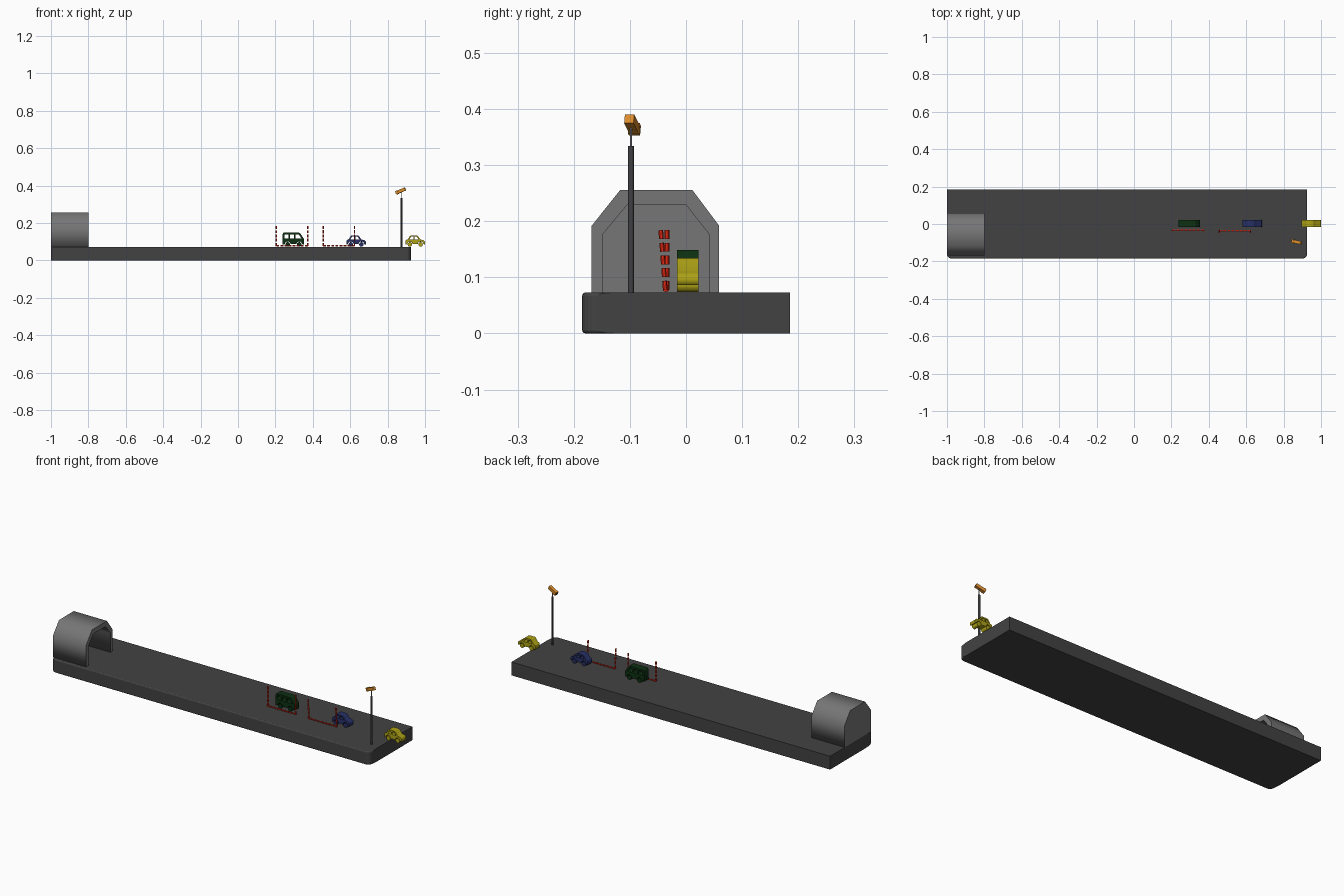
import bpy, bmesh, math
from mathutils import Matrix, Vector

if "Cube" in bpy.data.objects:
    bpy.data.objects.remove(bpy.data.objects["Cube"])


def material(name, r, g, b):
    m = bpy.data.materials.new(name)
    m.diffuse_color = (r, g, b, 1)
    m.use_nodes = True
    m.node_tree.nodes["Principled BSDF"].inputs["Base Color"].default_value = m.diffuse_color
    return m


ASPHALT = material("dark asphalt", 0.055, 0.055, 0.055)
CONCRETE = material("grey concrete", 0.18, 0.18, 0.18)
GREEN = material("dark green", 0.004, 0.03, 0.006)
BLUE = material("navy blue", 0.02, 0.03, 0.13)
YELLOW = material("mustard yellow", 0.42, 0.36, 0.008)
RED = material("signal red", 0.75, 0.02, 0.006)
ORANGE = material("orange", 0.7, 0.26, 0.025)
STEEL = material("pale steel", 0.35, 0.35, 0.35)

TOP = 0.073  # road surface height


def add(name, mesh, mat):
    ob = bpy.data.objects.new(name, mesh)
    bpy.context.scene.collection.objects.link(ob)
    mesh.materials.clear()
    mesh.materials.append(mat)
    return ob


def from_bm(name, bm, mat):
    bmesh.ops.recalc_face_normals(bm, faces=bm.faces)
    mesh = bpy.data.meshes.new(name)
    bm.to_mesh(mesh)
    bm.free()
    return add(name, mesh, mat)


def prism(name, loops, depth, basis, mat):
    """Extruded flat profile; loops after the first are holes."""
    cu = bpy.data.curves.new(name + "_profile", 'CURVE')
    cu.dimensions = '2D'
    cu.fill_mode = 'BOTH'
    cu.extrude = depth / 2
    for pts in loops:
        s = cu.splines.new('POLY')
        s.points.add(len(pts) - 1)
        for p, (u, v) in zip(s.points, pts):
            p.co = (u, v, 0, 1)
        s.use_cyclic_u = True
    tmp = bpy.data.objects.new("profile", cu)
    bpy.context.scene.collection.objects.link(tmp)
    dg = bpy.context.evaluated_depsgraph_get()
    mesh = bpy.data.meshes.new_from_object(tmp.evaluated_get(dg))
    bpy.data.objects.remove(tmp)
    bpy.data.curves.remove(cu)
    bm = bmesh.new()
    bm.from_mesh(mesh)
    bpy.data.meshes.remove(mesh)
    bmesh.ops.remove_doubles(bm, verts=bm.verts, dist=1e-6)
    bm.transform(basis)
    return from_bm(name, bm, mat)


def box(name, size, matrix, mat):
    bm = bmesh.new()
    bmesh.ops.create_cube(bm, size=1, matrix=matrix @ Matrix.Diagonal((*size, 1)))
    return from_bm(name, bm, mat)


def rod(name, a, b, r, mat, sides=12):
    a, b = Vector(a), Vector(b)
    d = b - a
    m = Matrix.Translation((a + b) / 2) @ d.to_track_quat('Z', 'Y').to_matrix().to_4x4()
    bm = bmesh.new()
    bmesh.ops.create_cone(bm, cap_ends=True, segments=sides, radius1=r, radius2=r,
                          depth=d.length, matrix=m)
    return from_bm(name, bm, mat)


# Road slab: rounded front corners, small softened rim
bm = bmesh.new()
bmesh.ops.create_cube(bm, size=1, matrix=Matrix.Translation((-0.0375, 0, TOP / 2))
                      @ Matrix.Diagonal((1.925, 0.37, TOP, 1)))
corners = [e for e in bm.edges if all(v.co.y < 0 for v in e.verts)
           and abs(e.verts[0].co.z - e.verts[1].co.z) > 0.01]
bmesh.ops.bevel(bm, geom=corners, offset=0.025, segments=5, profile=0.5, affect='EDGES')
rim = [e for e in bm.edges if abs(e.verts[0].co.z - e.verts[1].co.z) < 0.001
       and max(v.co.y for v in e.verts) < 0.18]
bmesh.ops.bevel(bm, geom=rim, offset=0.006, segments=3, profile=0.5, affect='EDGES')
from_bm("road_slab", bm, ASPHALT)

# Tunnel: faceted arch shell with a closed far end
outer = [(-0.168, TOP), (-0.168, 0.192), (-0.117, 0.256), (0.011, 0.256), (0.059, 0.192), (0.059, TOP)]
inner = [(-0.148, TOP), (-0.148, 0.177), (-0.105, 0.229), (0.0, 0.229), (0.041, 0.177), (0.041, TOP)]
ALONG_X = Matrix(((0, 0, 1, 0), (1, 0, 0, 0), (0, 1, 0, 0), (0, 0, 0, 1)))
prism("tunnel_arch", [outer + inner[::-1]], 0.19, Matrix.Translation((-0.895, 0, 0)) @ ALONG_X, CONCRETE)
prism("tunnel_end_wall", [outer], 0.01, Matrix.Translation((-0.995, 0, 0)) @ ALONG_X, CONCRETE)


def arch(cx, r, z):
    """Wheel arch along the lower body edge, from right to left."""
    return [(cx + r * math.cos(math.pi * i / 8), z + r * math.sin(math.pi * i / 8)) for i in range(9)]


def vehicle(name, x, mat, upper, windows, wheels, r):
    """Flat cut-out vehicle, extruded across the road, with disc wheels."""
    z = r + 0.001
    outline = list(upper)
    for cx in sorted(wheels, reverse=True):
        outline += arch(cx, r + 0.003, z)
    place = Matrix.Translation((x, 0.003, TOP + 0.001)) @ Matrix.Rotation(math.pi / 2, 4, 'X')
    prism(name + "_body", [outline] + windows, 0.038, place, mat)
    for i, cx in enumerate(wheels):
        rod(f"{name}_wheel_{i}", (x + cx, -0.016, TOP + z), (x + cx, 0.022, TOP + z), r, mat, 24)
        rod(f"{name}_axle_{i}", (x + cx, -0.01, TOP + z), (x + cx, 0.016, TOP + z + r + 0.006), 0.003, mat, 6)


# Saloon cars, tail left and bonnet right
car_upper = [(0, 0.012), (0, 0.03), (0.004, 0.036), (0.012, 0.038), (0.024, 0.057), (0.029, 0.060),
             (0.062, 0.060), (0.067, 0.057), (0.081, 0.038), (0.096, 0.035), (0.103, 0.029),
             (0.105, 0.024), (0.105, 0.012)]
car_windows = [[(0.021, 0.038), (0.030, 0.053), (0.042, 0.053), (0.042, 0.038)],
               [(0.048, 0.038), (0.048, 0.053), (0.060, 0.053), (0.072, 0.038)]]
for name, x, mat in (("blue_car", 0.579, BLUE), ("yellow_car", 0.895, YELLOW)):
    vehicle(name, x, mat, car_upper, car_windows, (0.024, 0.081), 0.012)

# Van with three windows
van_upper = [(0, 0.012), (0, 0.068), (0.004, 0.075), (0.086, 0.075), (0.092, 0.073),
             (0.110, 0.046), (0.115, 0.040), (0.115, 0.012)]
van_windows = [[(0.009, 0.043), (0.009, 0.066), (0.032, 0.066), (0.032, 0.043)],
               [(0.039, 0.043), (0.039, 0.066), (0.061, 0.066), (0.061, 0.043)],
               [(0.068, 0.043), (0.068, 0.066), (0.085, 0.066), (0.101, 0.043)]]
vehicle("green_van", 0.239, GREEN, van_upper, van_windows, (0.027, 0.088), 0.012)


# Dashed detection brackets
def dashes(name, a, b, n, fill=0.7):
    a, b = Vector(a), Vector(b)
    for i in range(n):
        t0 = i / (n - 1 + fill)
        t1 = (i + fill) / (n - 1 + fill)
        rod(f"{name}_{i}", a.lerp(b, t0), a.lerp(b, t1), 0.0042, RED, 6)


for name, x0, x1, y, y_top in (("van_bracket", 0.205, 0.373, -0.034, -0.034),
                               ("car_bracket", 0.455, 0.623, -0.037, -0.045)):
    z = TOP + 0.005
    dashes(name + "_base", (x0, y, z), (x1, y, z), 8)
    for side, x in (("left", x0), ("right", x1)):
        dashes(f"{name}_{side}", (x, y, z), (x, y_top, 0.184), 5)

# Camera post with tilted box camera looking down the road
rod("camera_post", (0.875, -0.098, TOP), (0.875, -0.098, 0.334), 0.0055, ASPHALT, 16)
rod("camera_stem", (0.875, -0.098, 0.334), (0.875, -0.098, 0.37), 0.002, STEEL, 8)
aim = (Matrix.Translation((0.870, -0.096, 0.372)) @ Matrix.Rotation(math.radians(-12), 4, 'Z')
       @ Matrix.Rotation(math.radians(-23), 4, 'Y'))
box("camera_body", (0.042, 0.017, 0.017), aim @ Matrix.Translation((0.006, 0, 0)), ORANGE)
box("camera_hood", (0.012, 0.020, 0.019), aim @ Matrix.Translation((-0.021, 0, 0)), ORANGE)
lens = [aim @ Vector((u, 0, 0)) for u in (-0.026, -0.029)]
rod("camera_lens", lens[0], lens[1], 0.006, ASPHALT, 16)
